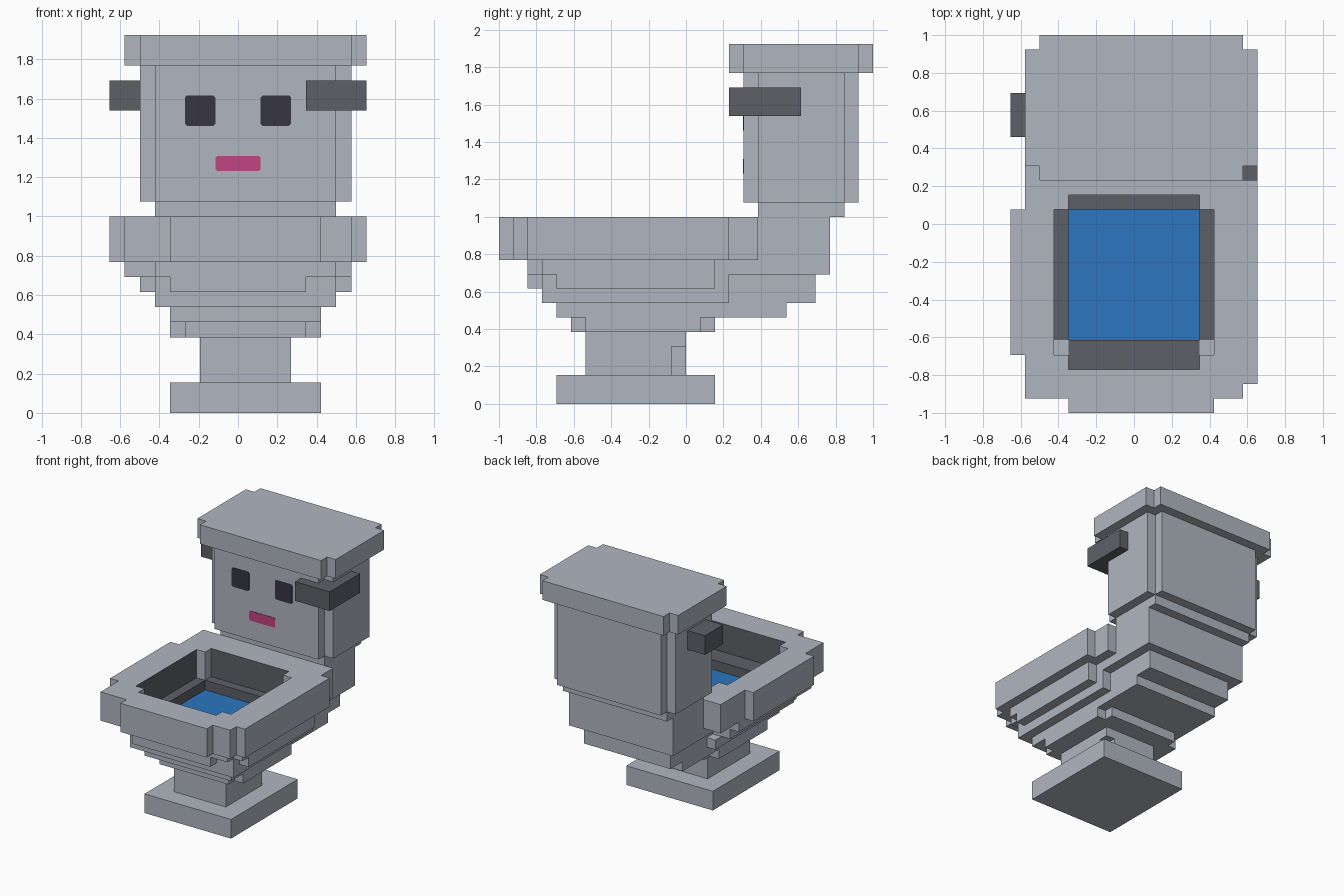
import bpy, bmesh
from mathutils import Vector

cube = bpy.data.objects.get("Cube")
if cube:
    bpy.data.objects.remove(cube, do_unlink=True)

# Everything is laid out on a 17 x 26 x 25 block grid
U = 2 / 26
BOWL_CENTRE = Vector(((8.5 - 8.5) * U, (9.5 - 13) * U, 0))


def material(name, rgb):
    m = bpy.data.materials.new(name)
    m.use_nodes = True
    m.diffuse_color = (*rgb, 1)
    bsdf = m.node_tree.nodes["Principled BSDF"]
    bsdf.inputs["Base Color"].default_value = (*rgb, 1)
    bsdf.inputs["Roughness"].default_value = 0.8
    return m


GREY = material("light grey", (0.434, 0.468, 0.527))
DARK = material("dark grey", (0.112, 0.118, 0.135))
BLUE = material("water blue", (0.025, 0.181, 0.527))
NAVY = material("eye navy", (0.038, 0.036, 0.054))
PINK = material("lip pink", (0.54, 0.058, 0.223))


def slab(name, outline, a, b, mat=GREY, hole=None, upright=False):
    """Extrude a plan outline from z=a to z=b (or a front outline along y)."""
    bm = bmesh.new()

    def place(p, d):
        x, y, z = (p[0], d, p[1]) if upright else (p[0], p[1], d)
        return ((x - 8.5) * U, (y - 13) * U, z * U)

    edges = []
    for loop in (outline, hole or []):
        vs = [bm.verts.new(place(p, a)) for p in loop]
        edges += [bm.edges.new((vs[i - 1], vs[i])) for i in range(len(vs))]
    if hole:
        bmesh.ops.triangle_fill(bm, edges=edges, use_beauty=True)
    else:
        bm.faces.new(vs if not hole and vs else bm.verts[:])
    ext = bmesh.ops.extrude_face_region(bm, geom=bm.faces[:])
    shift = Vector(place((0, 0), b)) - Vector(place((0, 0), a))
    bmesh.ops.translate(bm, vec=shift,
                        verts=[g for g in ext["geom"] if isinstance(g, bmesh.types.BMVert)])
    bmesh.ops.recalc_face_normals(bm, faces=bm.faces[:])
    # Inner walls of a holed slab are dark, except the narrow corner steps
    if hole:
        for f in bm.faces:
            inward = f.normal.dot(BOWL_CENTRE - f.calc_center_median()) > 0
            wide = max(e.calc_length() for e in f.edges) > 1.5 * U
            if abs(f.normal.z) < 0.5 and inward:
                width = f.calc_area() / (abs(b - a) * U)
                f.material_index = 1 if wide and width > 1.5 * U else 0
    me = bpy.data.meshes.new(name)
    bm.to_mesh(me)
    bm.free()
    me.materials.append(mat)
    me.materials.append(DARK)
    ob = bpy.data.objects.new(name, me)
    bpy.context.collection.objects.link(ob)
    return ob


def rect(x0, x1, y0, y1):
    return [(x0, y0), (x1, y0), (x1, y1), (x0, y1)]


def notched(x0, x1, y0, y1, n=1):
    """Rectangle with a square step cut from every corner."""
    return [(x0 + n, y0), (x1 - n, y0), (x1 - n, y0 + n), (x1, y0 + n),
            (x1, y1 - n), (x1 - n, y1 - n), (x1 - n, y1), (x0 + n, y1),
            (x0 + n, y1 - n), (x0, y1 - n), (x0, y0 + n), (x0 + n, y0 + n)]


def clipped(x0, x1, y0, y1, n=0.12):
    """Rectangle with small slanted corners."""
    return [(x0 + n, y0), (x1 - n, y0), (x1, y0 + n), (x1, y1 - n),
            (x1 - n, y1), (x0 + n, y1), (x0, y1 - n), (x0, y0 + n)]


# Foot and stem, with a small chip in the stem's back corner
slab("foot", rect(4, 14, 4, 15), 0, 2)
slab("stem_lower", [(6, 6), (12, 6), (12, 12), (11, 12), (11, 13), (6, 13)], 2, 4)
slab("stem_upper", rect(6, 12, 6, 13), 4, 5)

# Stepped underside of the bowl
slab("bowl_step_1", notched(4, 14, 5, 15), 5, 6)
slab("bowl_step_2", rect(4, 14, 4, 20), 6, 7)
slab("bowl_step_3", [(3, 3), (15, 3), (15, 16), (14, 16), (14, 22),
                     (4, 22), (4, 16), (3, 16)], 7, 8)
slab("bowl_step_4", [(4, 2), (13, 2), (13, 3), (15, 3), (15, 4), (16, 4),
                     (16, 15), (15, 15), (15, 16), (14, 16), (14, 22), (4, 22),
                     (4, 15), (2, 15), (2, 4), (3, 4), (3, 3), (4, 3)], 8, 9)
slab("bowl_step_5", [(3, 2), (15, 2), (15, 3), (16, 3), (16, 15), (15, 15),
                     (15, 23), (3, 23), (3, 15), (1, 15), (1, 3), (3, 3)], 9, 10,
     hole=rect(4, 13, 5, 14))

# Rim with its opening
slab("rim", [(4, 0), (14, 0), (14, 1), (16, 1), (16, 2), (17, 2), (17, 16), (16, 16),
             (16, 18), (1, 18), (1, 14), (0, 14), (0, 4), (1, 4), (1, 1), (4, 1)], 10, 13,
     hole=notched(3, 14, 3, 15))

# Water and the dark ledge around it
slab("water", rect(4, 13, 5, 14), 9, 9.05, BLUE)
for side, r in {"back": (4, 13, 14, 15), "front": (4, 13, 3, 5),
                "right": (3, 4, 5, 14), "left": (13, 14, 5, 14)}.items():
    slab("ledge_" + side, rect(*r), 10, 10.05, DARK)

# Neck, tank and lid
slab("neck_lower", rect(3, 15, 18, 23), 10, 13)
slab("neck_upper", rect(3, 15, 18, 24), 13, 14)
slab("tank", notched(2, 16, 17, 25), 14, 23)
slab("lid", notched(1, 17, 16, 26), 23, 25)

# Side handles
slab("left_handle", rect(13, 17, 16, 21), 20, 22, DARK)
slab("right_handle", rect(0, 2, 19, 22), 20, 22, DARK)

# Face plates on the tank
for side, x in (("right", 5), ("left", 10)):
    slab(side + "_eye", clipped(x, x + 2, 19, 21), 17, 16.95, NAVY, upright=True)
slab("mouth", clipped(7, 10, 16, 17), 17, 16.95, PINK, upright=True)
